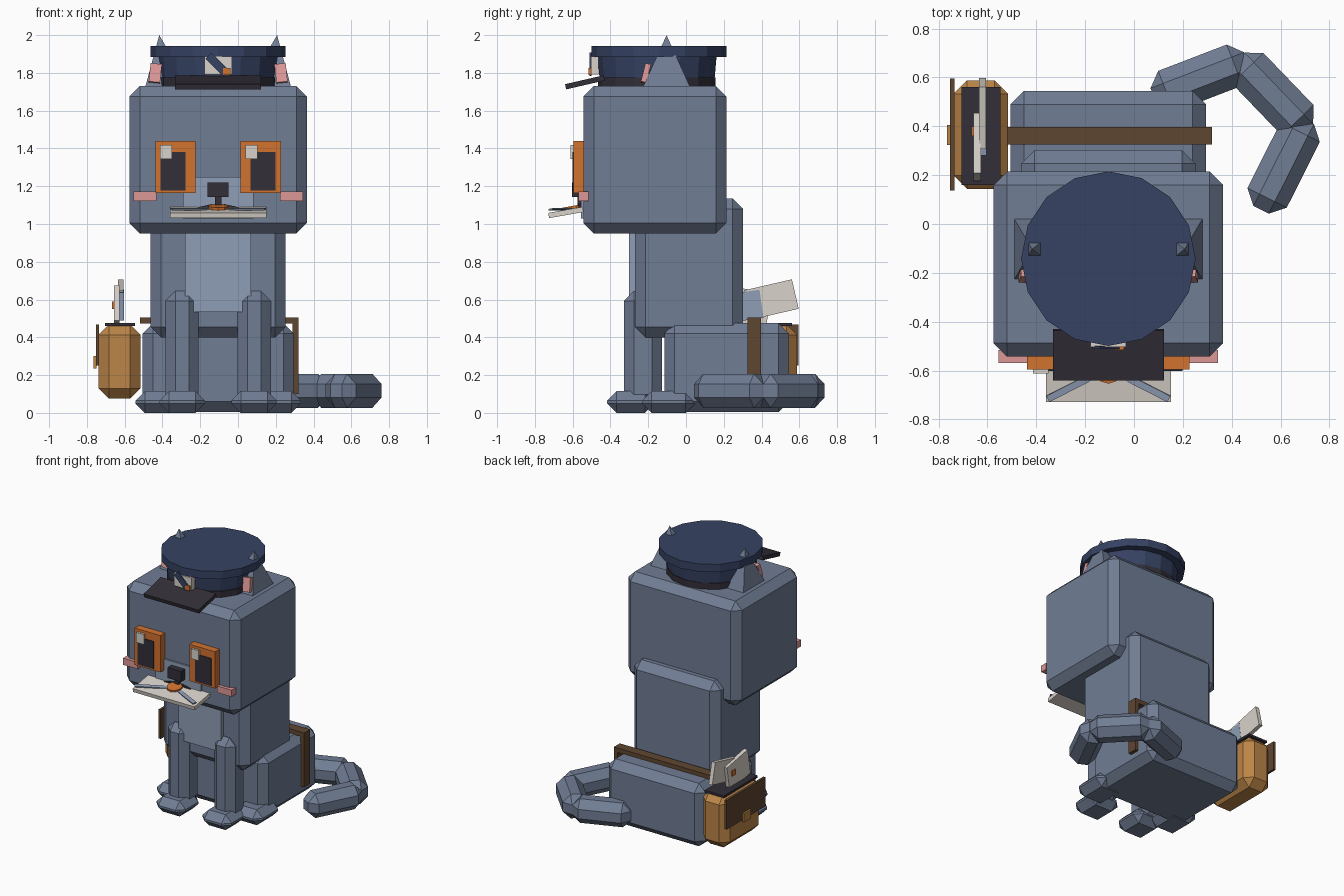
import bpy, bmesh, math
from mathutils import Vector

if "Cube" in bpy.data.objects:
    bpy.data.objects.remove(bpy.data.objects["Cube"])

CX = -0.105  # symmetry line of the cat


def material(name, code):
    def lin(c):
        return c / 12.92 if c <= 0.04045 else ((c + 0.055) / 1.055) ** 2.4
    m = bpy.data.materials.new(name)
    m.diffuse_color = [lin(int(code[i:i + 2], 16) / 255) for i in (0, 2, 4)] + [1]
    m.use_nodes = True
    m.node_tree.nodes["Principled BSDF"].inputs["Base Color"].default_value = m.diffuse_color
    return m


FUR = material("slate fur", "707D94")
LIGHT = material("light fur", "8F9DB5")
NAVY = material("navy cloth", "364263")
BLACK = material("charcoal", "322F38")
ORANGE = material("orange", "D2722F")
TAN = material("tan leather", "BC8548")
BROWN = material("brown leather", "5F4630")
PAPER = material("paper", "D8D2CA")
PINK = material("pink", "DC9896")


def finish(bm, name, mat, loc=(0, 0, 0), rot=(0, 0, 0)):
    me = bpy.data.meshes.new(name)
    bm.to_mesh(me)
    bm.free()
    me.materials.append(mat)
    ob = bpy.data.objects.new(name, me)
    ob.location = loc
    ob.rotation_euler = [math.radians(a) for a in rot]
    bpy.context.collection.objects.link(ob)
    return ob


def block(name, mat, size, loc, rot=(0, 0, 0), bevel=0):
    """Box given by size and centre, with an optional chamfer."""
    bm = bmesh.new()
    bmesh.ops.create_cube(bm, size=1)
    bmesh.ops.scale(bm, vec=size, verts=bm.verts)
    if bevel:
        bmesh.ops.bevel(bm, geom=bm.edges[:], offset=bevel, segments=1,
                        profile=0.5, affect='EDGES')
    return finish(bm, name, mat, loc, rot)


def span(name, mat, x, y, z, bevel=0):
    """Box given by its (min, max) on each axis."""
    r = (x, y, z)
    return block(name, mat, [b - a for a, b in r], [(a + b) / 2 for a, b in r], bevel=bevel)


def drum(name, mat, r1, r2, z0, z1, y):
    bm = bmesh.new()
    bmesh.ops.create_cone(bm, cap_ends=True, segments=16, radius1=r1, radius2=r2, depth=z1 - z0)
    return finish(bm, name, mat, (CX, y, (z0 + z1) / 2))


def sym(half):
    return (CX - half, CX + half)


# Body masses
span("head", FUR, sym(0.47), (-0.543, 0.214), (0.95, 1.73), 0.055)
span("torso", FUR, sym(0.357), (-0.27, 0.302), (0.40, 1.135), 0.055)
span("haunches", FUR, sym(0.4), (-0.115, 0.545), (0.005, 0.475), 0.055)
span("chest_patch", LIGHT, sym(0.175), (-0.302, -0.26), (0.535, 0.97))
span("muzzle", LIGHT, sym(0.187), (-0.556, -0.53), (1.03, 1.25))

# Paired parts
for s, side in ((-1, "left"), (1, "right")):
    def at(off):
        return CX + s * off

    block(side + "_front_leg", FUR, (0.175, 0.2, 0.6), (at(0.191), -0.228, 0.345), bevel=0.052)
    block(side + "_front_paw", FUR, (0.24, 0.25, 0.115), (at(0.19), -0.293, 0.0575), bevel=0.05)
    block(side + "_hind_paw", FUR, (0.24, 0.28, 0.115), (at(0.318), -0.092, 0.0575), bevel=0.05)

    # Eyes and cheeks
    block(side + "_eye", ORANGE, (0.213, 0.06, 0.275), (at(0.226), -0.566, 1.302))
    block(side + "_pupil", BLACK, (0.132, 0.02, 0.205), (at(0.238), -0.592, 1.28))
    block(side + "_cheek", PINK, (0.122, 0.052, 0.05), (at(0.388), -0.542, 1.148))

    # Ears: four-sided spikes leaning outward
    bm = bmesh.new()
    base = [bm.verts.new((at(0.265 + 0.125 * a), -0.103 + 0.132 * b, 1.71))
            for a, b in ((-1, -1), (1, -1), (1, 1), (-1, 1))]
    tip = bm.verts.new((at(0.312), -0.103, 2.0))
    bm.faces.new(base)
    for i in range(4):
        bm.faces.new((base[i], base[(i + 1) % 4], tip))
    bmesh.ops.recalc_face_normals(bm, faces=bm.faces)
    finish(bm, side + "_ear", FUR)
    block(side + "_inner_ear", PINK, (0.06, 0.03, 0.1), (at(0.333), -0.212, 1.797), (-14, s * -6, 0))

    # Fold strips on the carried envelope
    block(side + "_envelope_fold", LIGHT, (0.27, 0.028, 0.008),
          (at(0.128), -0.655, 1.078), (10, 0, s * -27))
    block(side + "_mouth", BLACK, (0.09, 0.012, 0.012), (at(0.075), -0.562, 1.09), (0, s * 12, 0))

for x in (-0.382, 0.071):
    block("eye_highlight", PAPER, (0.063, 0.02, 0.075), (x, -0.602, 1.382))

# Nose, mouth line and envelope held in the mouth
block("nose", BLACK, (0.112, 0.06, 0.078), (CX, -0.573, 1.182))
block("mouth_line", BLACK, (0.034, 0.022, 0.08), (CX, -0.563, 1.115))
block("envelope", PAPER, (0.512, 0.185, 0.028), (CX, -0.636, 1.061), (10, 0, 0))
bm = bmesh.new()
bmesh.ops.create_cone(bm, cap_ends=True, segments=10, radius1=0.055, radius2=0.055, depth=0.018)
finish(bm, "envelope_seal", ORANGE, (CX, -0.598, 1.087), (10, 0, 0))

# Cap
drum("cap_band", BLACK, 0.312, 0.312, 1.72, 1.775, -0.155)
drum("cap_crown", NAVY, 0.305, 0.315, 1.775, 1.89, -0.153)
drum("cap_top", NAVY, 0.357, 0.357, 1.885, 1.943, -0.142)
block("cap_visor", BLACK, (0.455, 0.21, 0.028), (CX, -0.535, 1.75), (13, 0, 0))
block("cap_badge", PAPER, (0.145, 0.04, 0.095), (CX, -0.483, 1.838))
block("badge_strip", NAVY, (0.13, 0.012, 0.045), (CX - 0.005, -0.505, 1.845), (0, 45, 0))
block("badge_seal", ORANGE, (0.038, 0.014, 0.036), (-0.06, -0.508, 1.808))

# Tail: three chamfered lengths curling round on the floor
TAIL = [((0.08, 0.523), (0.463, 0.67)), ((0.427, 0.677), (0.708, 0.385)),
        ((0.705, 0.425), (0.52, 0.058))]
for p, q in TAIL:
    p, q = Vector(p), Vector(q)
    d, c = q - p, (p + q) / 2
    block("tail_segment", FUR, (d.length, 0.18, 0.18), (c.x, c.y, 0.117),
          (0, 0, math.degrees(math.atan2(d.y, d.x))), 0.055)

# Strap over the back
span("strap_top", BROWN, (-0.52, 0.32), (0.325, 0.396), (0.472, 0.505))
span("strap_side", BROWN, (0.288, 0.32), (0.325, 0.396), (0.1, 0.505))

# Satchel
span("satchel", TAN, (-0.738, -0.516), (0.143, 0.588), (0.075, 0.468), 0.055)
span("satchel_opening", BLACK, (-0.705, -0.546), (0.16, 0.56), (0.46, 0.476))
span("satchel_flap", BROWN, (-0.753, -0.735), (0.137, 0.595), (0.25, 0.467))
span("satchel_clasp", TAN, (-0.766, -0.75), (0.324, 0.406), (0.235, 0.302))

# Letters sticking out of the satchel
block("rear_letter", PAPER, (0.03, 0.26, 0.16), (-0.62, 0.452, 0.6), (13, 0, 0))
block("front_letter", PAPER, (0.03, 0.25, 0.19), (-0.642, 0.315, 0.56), (-10, 0, 0))
block("letter_fold", LIGHT, (0.03, 0.11, 0.15), (-0.619, 0.345, 0.57), (8, 0, 0))
block("letter_seal", ORANGE, (0.012, 0.04, 0.04), (-0.66, 0.38, 0.57))
